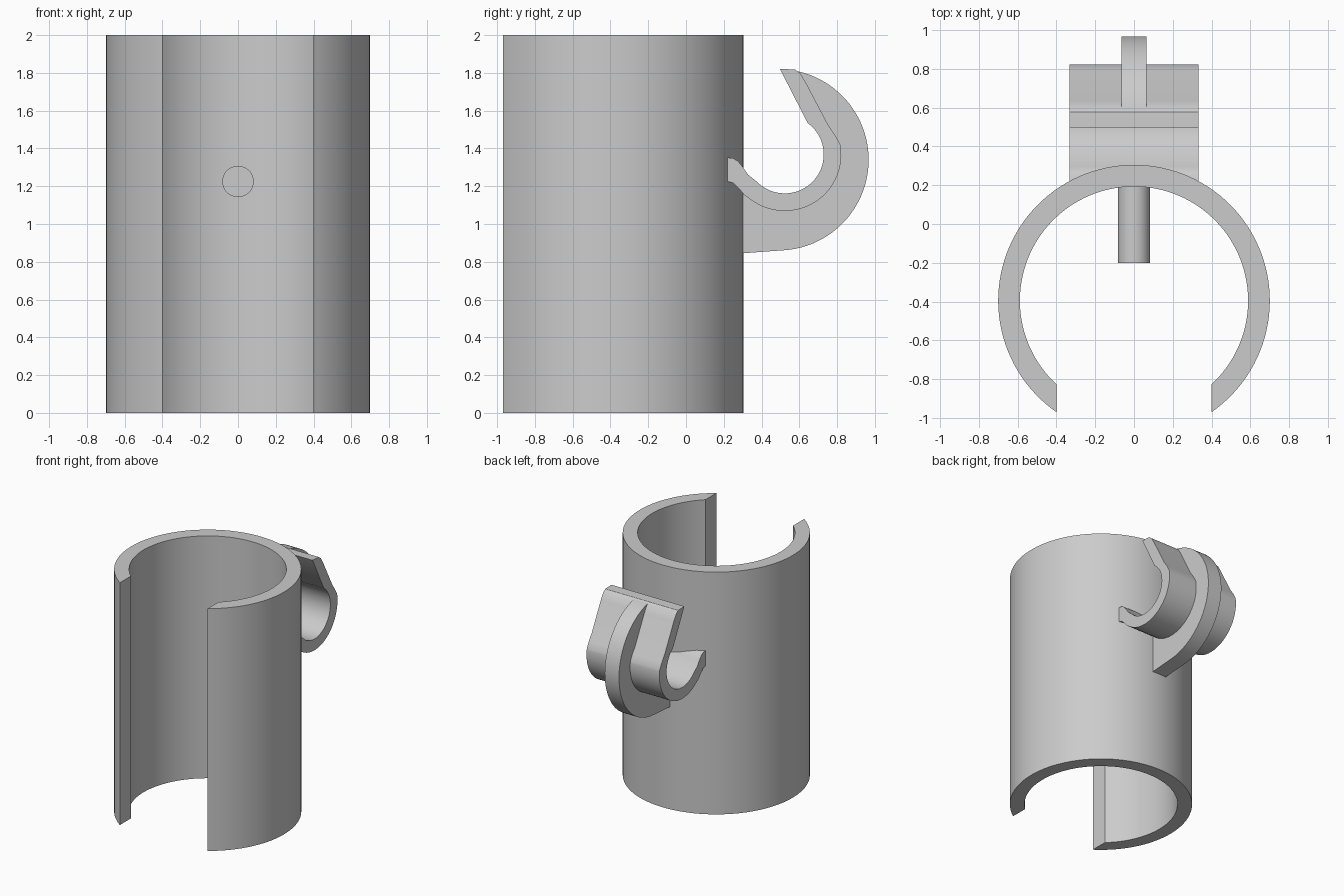
import bpy, bmesh
from math import sin, cos, radians, asin, degrees

cube = bpy.data.objects.get("Cube")
if cube:
    bpy.data.objects.remove(cube)

grey = bpy.data.materials.new("plain grey")
grey.use_nodes = True
grey.diffuse_color = (0.6, 0.6, 0.6, 1)
grey.node_tree.nodes["Principled BSDF"].inputs["Base Color"].default_value = (0.6, 0.6, 0.6, 1)


def arc(cx, cy, r, start, end, steps):
    angles = [radians(start + (end - start) * i / steps) for i in range(steps + 1)]
    return [(cx + r * cos(a), cy + r * sin(a)) for a in angles]


def prism(name, outline, low, high, axis):
    """Extrude a 2D outline along an axis: z uses (x, y), x uses (y, z), y uses (x, z)."""
    place = {"z": lambda u, v, w: (u, v, w),
             "x": lambda u, v, w: (w, u, v),
             "y": lambda u, v, w: (u, w, v)}[axis]
    bm = bmesh.new()
    base = bm.faces.new([bm.verts.new(place(u, v, low)) for u, v in outline])
    top = bmesh.ops.extrude_face_region(bm, geom=[base], use_keep_orig=True)
    verts = [g for g in top["geom"] if isinstance(g, bmesh.types.BMVert)]
    bmesh.ops.translate(bm, verts=verts, vec=place(0, 0, high - low))
    bmesh.ops.recalc_face_normals(bm, faces=bm.faces)
    mesh = bpy.data.meshes.new(name)
    bm.to_mesh(mesh)
    bm.free()
    mesh.materials.append(grey)
    obj = bpy.data.objects.new(name, mesh)
    bpy.context.collection.objects.link(obj)
    bpy.ops.object.select_all(action="DESELECT")
    obj.select_set(True)
    bpy.context.view_layer.objects.active = obj
    bpy.ops.object.shade_smooth_by_angle(angle=radians(30))
    return obj


# Split tube, with its slot cut straight along the front
TUBE_Y, OUTER, INNER, SLOT = -0.395, 0.70, 0.588, 0.40


def tube_arc(r):
    gap = degrees(asin(SLOT / r))
    return arc(0, TUBE_Y, r, -90 + gap, 270 - gap, 96)


prism("split_tube", tube_arc(OUTER) + tube_arc(INNER)[::-1], 0, 2, "z")

# Locating pin inside the tube
prism("locating_pin", arc(0, 1.225, 0.083, 0, 352.5, 47), -0.2, 0.22, "y")

# Wide curved hook plate, inside edge then outside edge
HOOK = (0.523, 1.368)
inside = [(0.217, 1.352), (0.25, 1.348), (0.275, 1.333), (0.298, 1.305), (0.33, 1.26)]
inside += arc(*HOOK, 0.206, -135, 54, 40) + [(0.497, 1.821)]
outside = [(0.577, 1.818), (0.605, 1.797), (0.634, 1.75), (0.755, 1.52), (0.79, 1.47)]
outside += arc(*HOOK, 0.299, 10, -125, 36)
outside += [(0.31, 1.152), (0.28, 1.188), (0.25, 1.217), (0.217, 1.226)]
prism("hook_plate", inside + outside, -0.333, 0.333, "x")

# Narrow reinforcing rib behind the hook
rib = [(0.193, 0.83), (0.30, 0.845)] + arc(0.487, 1.34, 0.48, -85, 79, 48)
rib += [(0.60, 1.70)] + arc(*HOOK, 0.25, 40, -125, 30)
rib += [(0.29, 1.23), (0.25, 1.29), (0.193, 1.352)]
prism("hook_rib", rib, -0.065, 0.065, "x")
